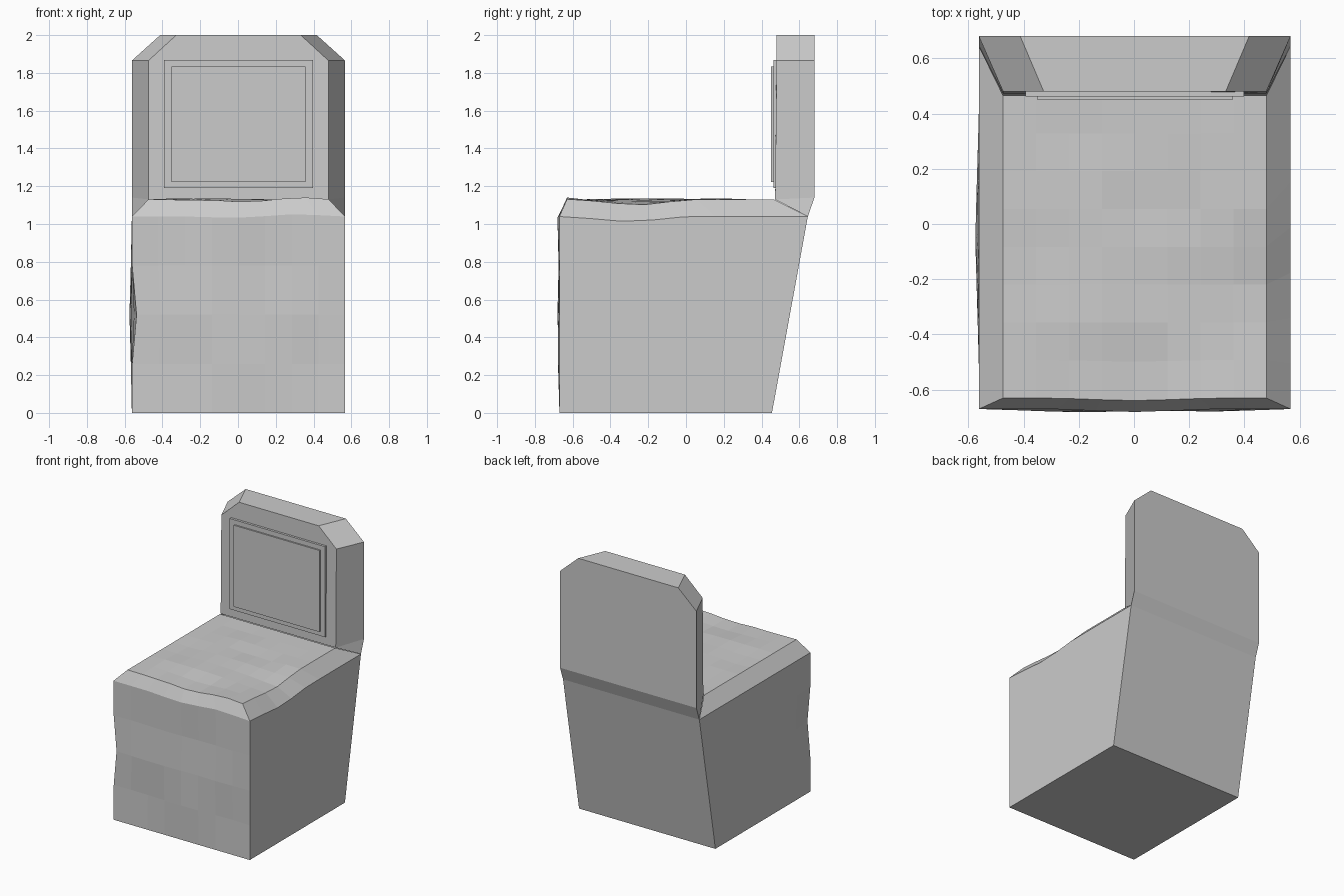
import bpy, bmesh
from mathutils import Vector, noise

cube = bpy.data.objects.get("Cube")
if cube:
    bpy.data.objects.remove(cube, do_unlink=True)

grey = bpy.data.materials.new("plain_grey")
grey.use_nodes = True
COLOUR = (0.6, 0.6, 0.6, 1)
grey.diffuse_color = COLOUR
grey.node_tree.nodes["Principled BSDF"].inputs["Base Color"].default_value = COLOUR

LEFT, RIGHT = 0.567, -0.562        # outer sides
INSET = 0.088                      # width of the sloped borders
FRONT, TOP, RIM = -0.67, 1.13, 1.04


def finish(bm, name):
    bmesh.ops.remove_doubles(bm, verts=bm.verts, dist=0.0005)
    bmesh.ops.recalc_face_normals(bm, faces=bm.faces)
    mesh = bpy.data.meshes.new(name)
    bm.to_mesh(mesh)
    bm.free()
    mesh.materials.append(grey)
    obj = bpy.data.objects.new(name, mesh)
    bpy.context.collection.objects.link(obj)
    return obj


# Lumps and dents in the padding: centre, radius, push
LUMPS = [
    ((RIGHT, FRONT, 0.52), 0.28, (0.025, 0, 0)),
    ((RIGHT, -0.05, 0.52), 0.45, (-0.013, 0, 0)),
    ((0, FRONT, 0.52), 0.45, (0, -0.011, 0)),
    ((0, FRONT, RIM), 0.3, (0, -0.008, 0)),
    ((0, -0.63, TOP), 0.3, (0, -0.004, -0.01)),
    ((LEFT - INSET, -0.22, TOP), 0.26, (0, 0, -0.018)),
    ((LEFT, -0.35, RIM), 0.35, (0, 0, -0.02)),
    ((0.3, FRONT, RIM), 0.3, (0, 0, 0.012)),
]


def soften(p):
    """Uneven surface that fades out at the floor and the backrest."""
    fade = min(1, p.z * 4) * max(0, min(1, (0.45 - p.y) * 5))
    move = Vector()
    for centre, radius, push in LUMPS:
        move += Vector(push) * max(0, 1 - (p - Vector(centre)).length / radius)
    if p.z > 1.1 and abs(p.x) < 0.45:
        move.z += 0.012 * noise.noise(p * 5)
    elif p.y < -0.66 and abs(p.x) < 0.5 and p.z < 1:
        move.y += 0.012 * noise.noise(p * 3)
    return p + move * fade


def patch(bm, a, b, c, d, nu, nv):
    """Grid of quads between four corners."""
    a, b, c, d = map(Vector, (a, b, c, d))
    rows = [[bm.verts.new(soften(a.lerp(b, i / nu).lerp(d.lerp(c, i / nu), j / nv)))
             for i in range(nu + 1)] for j in range(nv + 1)]
    for j in range(nv):
        for i in range(nu):
            bm.faces.new((rows[j][i], rows[j][i + 1], rows[j + 1][i + 1], rows[j + 1][i]))


# Seat block: leaning back, sloped rim around a padded top
bm = bmesh.new()


def ring(z, front, back, inset):
    r, l = RIGHT + inset, LEFT - inset
    return [(r, front, z), (l, front, z), (l, back, z), (r, back, z)]


base = ring(0, FRONT, 0.455, 0)
rim = ring(RIM, FRONT, 0.645, 0)
top = ring(TOP, -0.63, 0.465, INSET)
for i in range(4):
    k = (i + 1) % 4
    plain = i == 2
    patch(bm, base[i], base[k], rim[k], rim[i], 1 if plain else 8, 1 if plain else 4)
    if not plain:
        patch(bm, rim[i], rim[k], top[k], top[i], 8, 1)
patch(bm, *top, 8, 8)
patch(bm, *base, 1, 1)
finish(bm, "seat_block")

# Backrest: clipped top corners, narrower at the front than at the back
bm = bmesh.new()


def outline(side, corner, foot, y, foot_y):
    pts = [(RIGHT + side, foot_y, foot), (RIGHT + side, y, 1.865), (RIGHT + corner, y, 2),
           (LEFT - corner, y, 2), (LEFT - side, y, 1.865), (LEFT - side, foot_y, foot)]
    return [bm.verts.new(p) for p in pts]


back = outline(0, 0.15, 1.14, 0.68, 0.68)
front = outline(INSET, 0.235, 1.13, 0.48, 0.472)
toe = [bm.verts.new((x, 0.645, RIM)) for x in (RIGHT, LEFT)]
bm.faces.new(back)
bm.faces.new(front)
for i in range(5):
    bm.faces.new((back[i], back[i + 1], front[i + 1], front[i]))
bm.faces.new((back[0], back[5], toe[1], toe[0]))
bm.faces.new((front[0], front[5], toe[1], toe[0]))
bm.faces.new((front[0], back[0], toe[0]))
bm.faces.new((front[5], back[5], toe[1]))
finish(bm, "backrest")

# Two stacked thin panels on the front of the backrest
for name, half, low, high, y in (("outer_panel", 0.395, 1.19, 1.868, 0.462),
                                 ("inner_panel", 0.355, 1.223, 1.833, 0.451)):
    bm = bmesh.new()
    bmesh.ops.create_cube(bm, size=1)
    depth = 0.485 - y
    bmesh.ops.scale(bm, verts=bm.verts, vec=(half * 2, depth, high - low))
    bmesh.ops.translate(bm, verts=bm.verts, vec=(0.003, y + depth / 2, (low + high) / 2))
    finish(bm, name)
